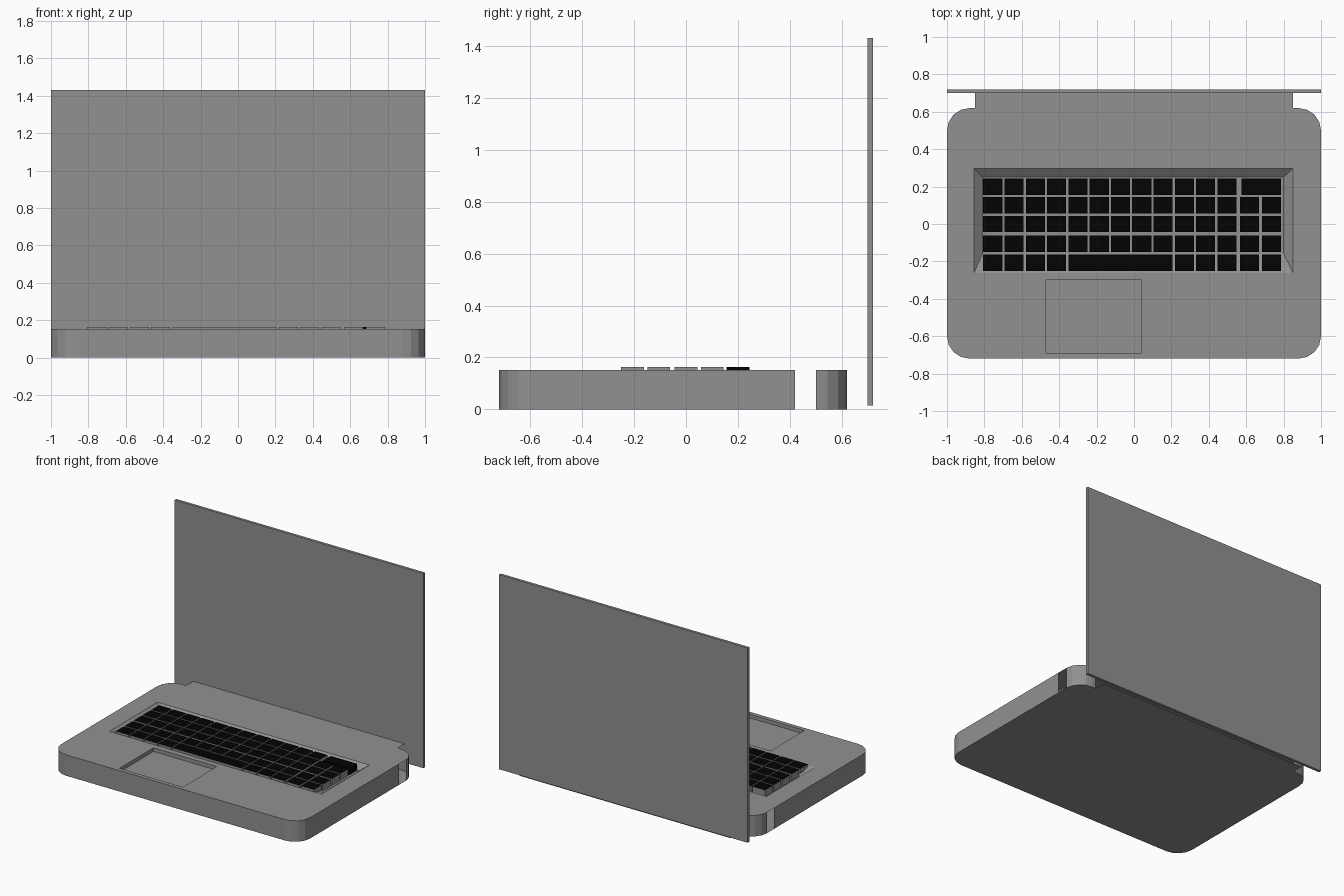
import bpy, bmesh, math

if "Cube" in bpy.data.objects:
    bpy.data.objects.remove(bpy.data.objects["Cube"])

H = 0.152          # deck height
FLOOR = 0.115      # keyboard well floor


def material(name, v):
    m = bpy.data.materials.new(name)
    m.diffuse_color = (v, v, v, 1)
    m.use_nodes = True
    m.node_tree.nodes["Principled BSDF"].inputs["Base Color"].default_value = m.diffuse_color
    return m


grey = material("grey", 0.285)
black = material("black", 0.001)


def finish(name, bm, mats):
    mesh = bpy.data.meshes.new(name)
    bm.to_mesh(mesh)
    bm.free()
    for m in mats:
        mesh.materials.append(m)
    ob = bpy.data.objects.new(name, mesh)
    bpy.context.collection.objects.link(ob)
    return ob


def box(bm, x0, x1, y0, y1, z0, z1):
    vs = bmesh.ops.create_cube(bm, size=1)["verts"]
    for v in vs:
        v.co = ((x0 + x1) / 2 + v.co.x * (x1 - x0),
                (y0 + y1) / 2 + v.co.y * (y1 - y0),
                (z0 + z1) / 2 + v.co.z * (z1 - z0))
    return {f for v in vs for f in v.link_faces}


def rect(x0, x1, y0, y1):
    return [(x0, y0), (x1, y0), (x1, y1), (x0, y1)]


def ring(bm, pts, z):
    return [bm.verts.new((x, y, z)) for x, y in pts]


def bridge(bm, a, b, keep=lambda p: True):
    n = len(a)
    for i in range(n):
        j = (i + 1) % n
        if keep((a[i].co + a[j].co) / 2):
            bm.faces.new((a[i], a[j], b[j], b[i]))


def loop_edges(bm, vs):
    out = []
    for i, v in enumerate(vs):
        w = vs[(i + 1) % len(vs)]
        out.append(bm.edges.get((v, w)) or bm.edges.new((v, w)))
    return out


def arc(cx, cy, r, a0, a1, n=4):
    return [(cx + r * math.cos(math.radians(a0 + (a1 - a0) * i / n)),
             cy + r * math.sin(math.radians(a0 + (a1 - a0) * i / n)))
            for i in range(n + 1)]


# base shell: rounded outline with rear hinge tab, open side slots
half = ([(0.85, 0.70), (0.85, 0.62)] + arc(0.88, 0.50, 0.12, 90, 0)
        + [(1, 0.42)] + arc(0.88, -0.60, 0.12, 0, -90))
outline = half + [(-x, y) for x, y in reversed(half)]

bm = bmesh.new()
low, top = ring(bm, outline, 0), ring(bm, outline, H)
bm.faces.new(low)
bridge(bm, low, top, lambda p: p.y < 0.625 and
       not (abs(p.x) > 0.99 and 0.42 < p.y < 0.50))

# keyboard well with sloped sides
well = ring(bm, rect(-0.855, 0.85, -0.262, 0.297), H)
well_floor = ring(bm, rect(-0.81, 0.80, -0.157, 0.25), FLOOR)
bridge(bm, well, well_floor)
bm.faces.new(well_floor)

# sunken touchpad
pad_pts = rect(-0.47, 0.04, -0.69, -0.30)
pad, pad_floor = ring(bm, pad_pts, H), ring(bm, pad_pts, H - 0.027)
bridge(bm, pad, pad_floor)
bm.faces.new(pad_floor)

# deck surface around the two openings
edges = [e for vs in (top, well, pad) for e in loop_edges(bm, vs)]
bmesh.ops.triangle_fill(bm, edges=edges, use_beauty=True, normal=(0, 0, 1))
bmesh.ops.dissolve_limit(bm, angle_limit=0.001, verts=[], edges=bm.edges[:])
bmesh.ops.recalc_face_normals(bm, faces=bm.faces[:])
finish("base", bm, [grey])

# keys: grey sides, black tops; the wide top-row key is black all round
PITCH, KEY_W, KEY_D, X0 = 0.1138, 0.102, 0.088, -0.806
pair = [(0.567, 0.668), (0.684, 0.785)]


def cols(a, b):
    return [(X0 + i * PITCH, X0 + i * PITCH + KEY_W) for i in range(a, b)]


full = cols(0, 12) + pair
rows = [(0.244, cols(0, 12) + [(0.575, 0.785)]),
        (0.145, full), (0.044, full), (-0.061, full),
        (-0.162, cols(0, 4) + [(-0.35, 0.206)] + cols(9, 12) + pair)]

bm = bmesh.new()
for y1, row in rows:
    z0 = FLOOR if y1 > -0.1 else FLOOR + 0.015
    for x0, x1 in row:
        wide_top = y1 > 0.2 and x0 > 0.57
        for f in box(bm, x0, x1, y1 - KEY_D, y1, z0, 0.164):
            f.normal_update()
            f.material_index = 1 if f.normal.z > 0.5 or wide_top else 0
finish("keys", bm, [grey, black])

# upright lid
bm = bmesh.new()
box(bm, -1, 1, 0.70, 0.72, 0.015, 1.43)
finish("lid", bm, [grey])
